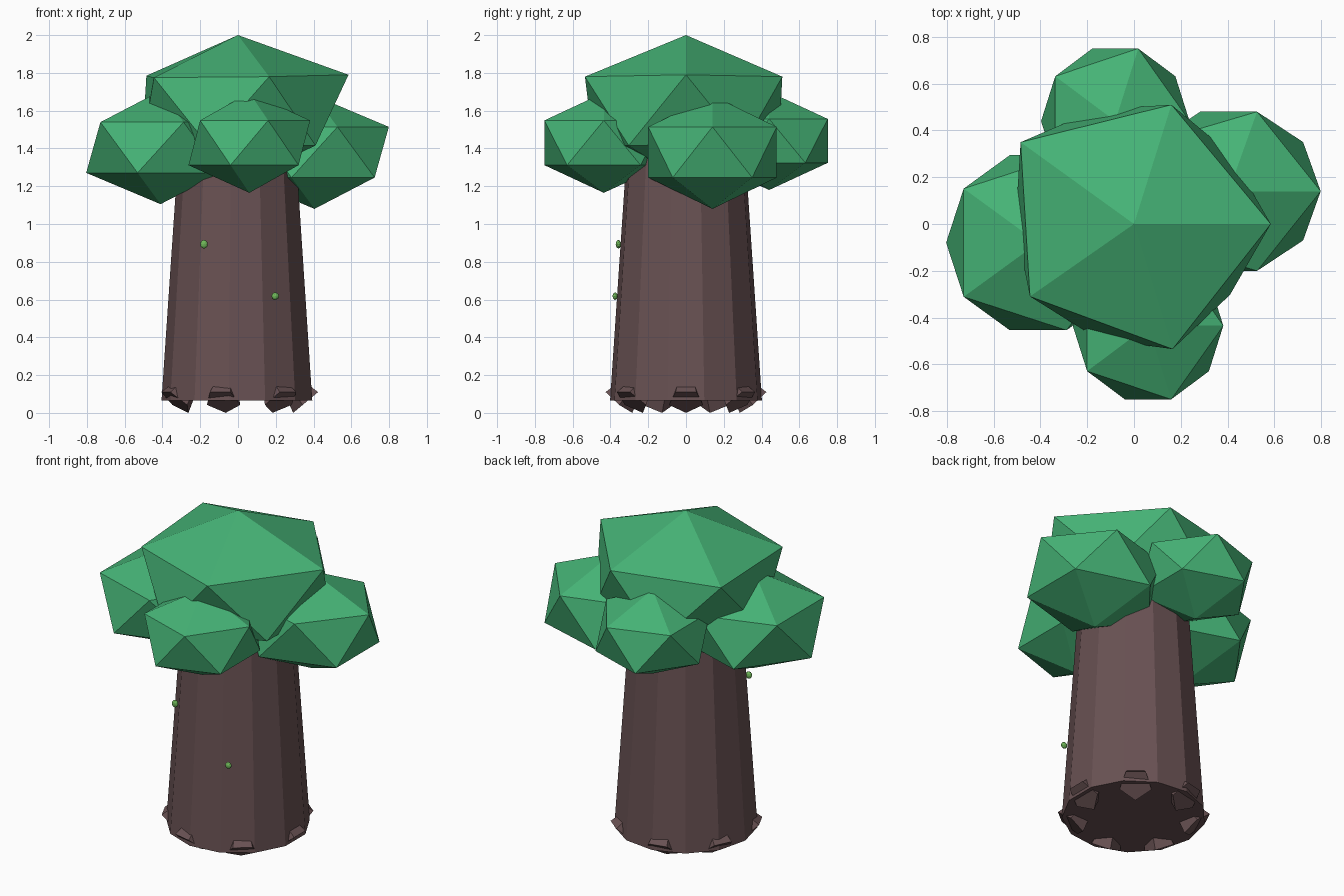
import bpy, bmesh, math
from mathutils import Vector

if "Cube" in bpy.data.objects:
    bpy.data.objects.remove(bpy.data.objects["Cube"])


def material(name, rgb):
    m = bpy.data.materials.new(name)
    m.diffuse_color = (*rgb, 1)
    m.use_nodes = True
    m.node_tree.nodes["Principled BSDF"].inputs["Base Color"].default_value = m.diffuse_color
    return m


BARK = material("bark brown", (0.14, 0.083, 0.086))
LEAF = material("leaf green", (0.06, 0.45, 0.18))
MOSS = material("moss green", (0.16, 0.48, 0.10))


def finish(name, bm, mat):
    bmesh.ops.recalc_face_normals(bm, faces=bm.faces)
    me = bpy.data.meshes.new(name)
    bm.to_mesh(me)
    bm.free()
    me.materials.append(mat)
    ob = bpy.data.objects.new(name, me)
    bpy.context.collection.objects.link(ob)
    return ob


def frustum(name, sides, base, top, u, v, r1, r2, mat):
    """Flat-sided frustum; u and v span the end planes, first corner at -u."""
    bm = bmesh.new()
    rings = []
    for c, r in ((base, r1), (top, r2)):
        ring = []
        for i in range(sides):
            a = math.pi + math.tau * i / sides
            ring.append(bm.verts.new(c + (u * math.cos(a) + v * math.sin(a)) * r))
        rings.append(ring)
    lo, hi = rings
    for i in range(sides):
        j = (i + 1) % sides
        bm.faces.new((lo[i], lo[j], hi[j], hi[i]))
    bm.faces.new(lo)
    bm.faces.new(hi)
    return finish(name, bm, mat)


def blob(name, centre, size, mat, subdiv=1, lower=1.0, lower_drop=0.0):
    """Squashed icosphere; lower ring can be pulled in and down."""
    bm = bmesh.new()
    bmesh.ops.create_icosphere(bm, subdivisions=subdiv, radius=1)
    for p in bm.verts:
        k, d = (lower, lower_drop) if -0.9 < p.co.z < 0 else (1.0, 0.0)
        p.co = Vector((centre[0] + p.co.x * size[0] * k,
                       centre[1] + p.co.y * size[1] * k,
                       centre[2] + p.co.z * size[2] - d))
    return finish(name, bm, mat)


# Trunk
X, Y = Vector((1, 0, 0)), Vector((0, 1, 0))
frustum("trunk", 13, Vector((0, 0, 0.065)), Vector((0, 0, 1.42)), X, Y, 0.405, 0.313, BARK)

# Root stubs round the foot, tilted down and outward
for i in range(7):
    a = math.tau * i / 7
    out = Vector((math.cos(a), math.sin(a), 0))
    side = Vector((-math.sin(a), math.cos(a), 0))
    up = Vector((0, 0, 1))
    u = out * 0.77 + up * 0.64
    inward = out * -0.64 + up * 0.77
    c = out * 0.365 + up * 0.061
    frustum(f"root_{i + 1}", 5, c, c + inward * 0.14, u, side, 0.095, 0.055, BARK)

# Crown: one large top clump, with slightly uneven upper corners
crown = blob("crown_top", (0, 0, 1.61), (0.61, 0.62, 0.39), LEAF, lower=0.93, lower_drop=0.02)
corners = [(0.585, 0, 1.79), (0.16, 0.51, 1.78), (-0.485, 0.35, 1.785),
           (-0.445, -0.31, 1.775), (0.165, -0.535, 1.78)]
for p in crown.data.vertices:
    if 1.7 < p.co.z < 1.9:
        p.co = min((Vector(c) for c in corners), key=lambda c: (c - p.co).length)

# Four side clumps
blob("crown_left", (-0.41, -0.08, 1.405), (0.44, 0.44, 0.30), LEAF)
blob("crown_right", (0.405, 0.14, 1.38), (0.44, 0.40, 0.30), LEAF)
blob("crown_front", (0.06, -0.435, 1.43), (0.36, 0.37, 0.265), LEAF)
blob("crown_back", (-0.08, 0.44, 1.44), (0.355, 0.365, 0.26), LEAF)

# Moss tufts on the front of the trunk
blob("moss_upper", (-0.18, -0.358, 0.893), (0.02, 0.014, 0.023), MOSS, subdiv=2)
blob("moss_lower", (0.197, -0.375, 0.618), (0.02, 0.014, 0.02), MOSS, subdiv=2)
